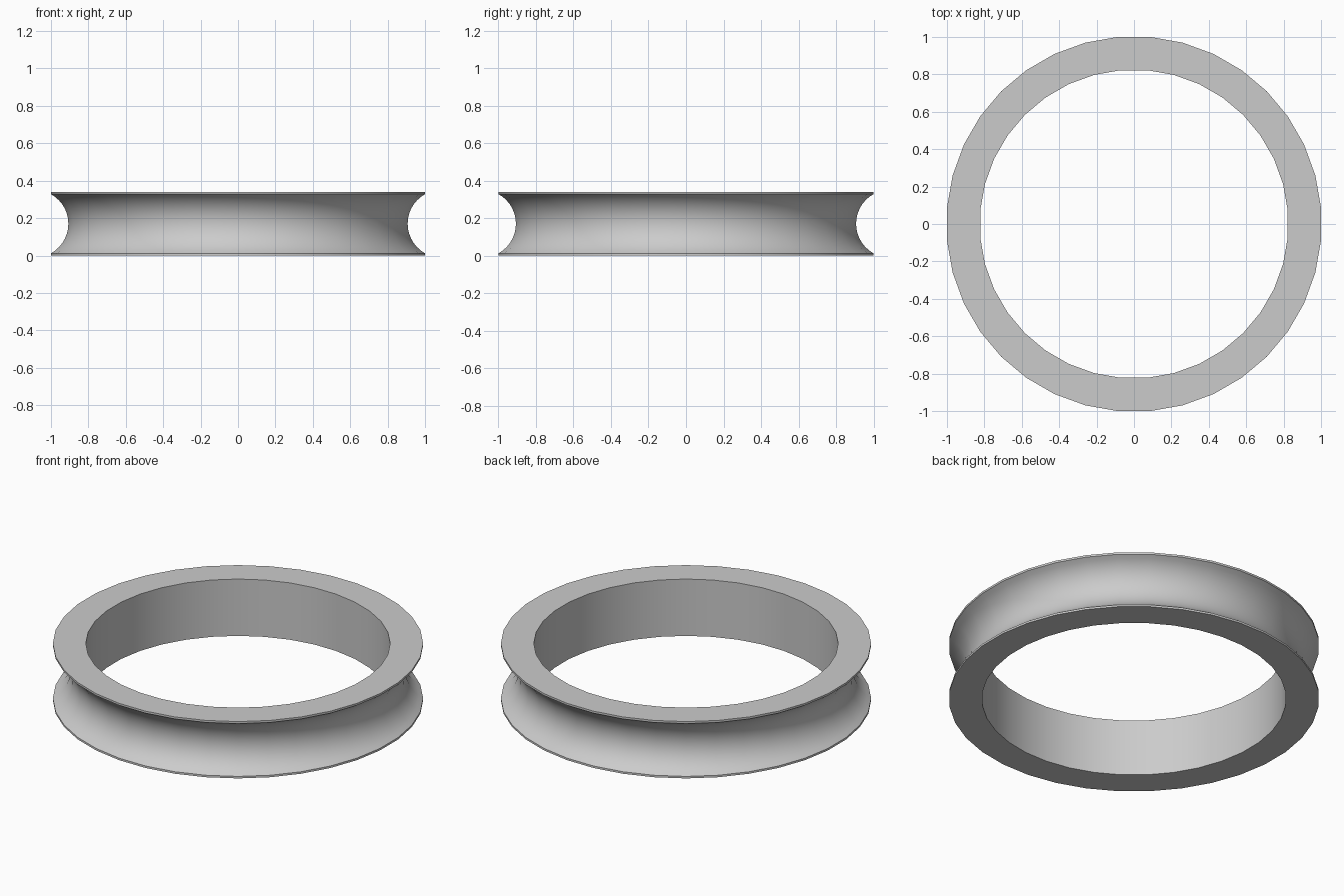
import bpy, bmesh
from math import sin, cos, asin, pi, radians

cube = bpy.data.objects.get("Cube")
if cube:
    bpy.data.objects.remove(cube, do_unlink=True)

SEGMENTS = 36
HEIGHT, LIP = 0.34, 0.012
OUTER, INNER, GROOVE = 1.0, 0.822, 0.907
ARC_STEPS = 14

# Plain grey finish
grey = bpy.data.materials.new("light_grey")
grey.use_nodes = True
colour = (0.6, 0.6, 0.6, 1)
grey.diffuse_color = colour
grey.node_tree.nodes["Principled BSDF"].inputs["Base Color"].default_value = colour

# Cross-section: straight bore, flat rims, thin lips and a round outer groove
half = HEIGHT / 2 - LIP
sag = OUTER - GROOVE
radius = (half ** 2 + sag ** 2) / (2 * sag)
sweep = asin(half / radius)
profile = [(INNER, 0), (OUTER, 0)]
for i in range(ARC_STEPS + 1):
    a = sweep * (2 * i / ARC_STEPS - 1)
    profile.append((GROOVE + radius * (1 - cos(a)), HEIGHT / 2 + radius * sin(a)))
profile += [(OUTER, HEIGHT), (INNER, HEIGHT)]

# Sweep the cross-section round the axis
bm = bmesh.new()
step = 2 * pi / SEGMENTS
fit = 1 / cos(step / 2)
rings = []
for s in range(SEGMENTS):
    a = (s + 0.5) * step
    rings.append([bm.verts.new((r * fit * cos(a), r * fit * sin(a), z)) for r, z in profile])
for s, ring in enumerate(rings):
    after = rings[(s + 1) % SEGMENTS]
    for i in range(len(profile)):
        j = (i + 1) % len(profile)
        bm.faces.new((ring[i], after[i], after[j], ring[j]))
bmesh.ops.recalc_face_normals(bm, faces=bm.faces[:])
mesh = bpy.data.meshes.new("grooved_ring")
bm.to_mesh(mesh)
bm.free()
mesh.materials.append(grey)
ring_object = bpy.data.objects.new("grooved_ring", mesh)
bpy.context.collection.objects.link(ring_object)

# Smooth the bore and groove, keep the rims crisp
bpy.ops.object.select_all(action="DESELECT")
ring_object.select_set(True)
bpy.context.view_layer.objects.active = ring_object
bpy.ops.object.shade_smooth_by_angle(angle=radians(30))
